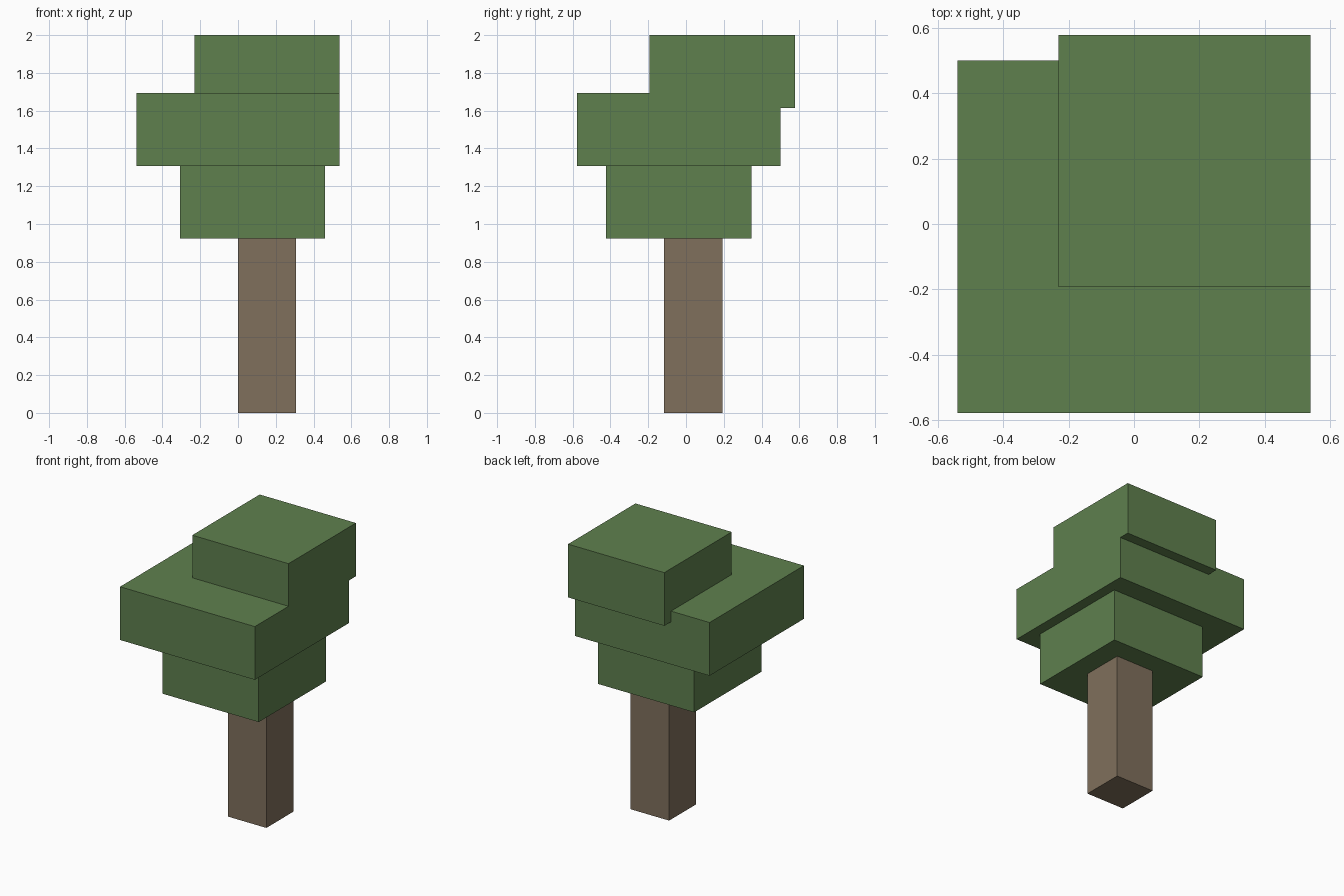
import bpy
from mathutils import Vector

UNIT = 2 / 26  # the tree is 26 blocks tall

cube = bpy.data.objects.get("Cube")
if cube:
    bpy.data.objects.remove(cube, do_unlink=True)


def make_material(name, colour):
    mat = bpy.data.materials.new(name)
    mat.use_nodes = True
    mat.diffuse_color = colour
    mat.node_tree.nodes["Principled BSDF"].inputs["Base Color"].default_value = colour
    return mat


def add_box(name, low, high, mat):
    """Box between two corners given in block units."""
    low, high = Vector(low) * UNIT, Vector(high) * UNIT
    bpy.ops.mesh.primitive_cube_add(size=1, location=(low + high) / 2)
    obj = bpy.context.object
    obj.name = name
    obj.scale = high - low
    bpy.ops.object.transform_apply(location=False, rotation=False, scale=True)
    obj.data.materials.append(mat)
    return obj


bark = make_material("bark brown", (0.216, 0.162, 0.107, 1))
leaf = make_material("leaf green", (0.114, 0.216, 0.076, 1))

# Trunk
add_box("trunk", (0, -1.5, 0), (4, 2.5, 12), bark)

# Three offset foliage blocks, the top one sunk into the middle one
add_box("lower_foliage", (-4, -5.5, 12), (6, 4.5, 17), leaf)
add_box("middle_foliage", (-7, -7.5, 17), (7, 6.5, 22), leaf)
add_box("top_foliage", (-3, -2.5, 21), (7, 7.5, 26), leaf)
